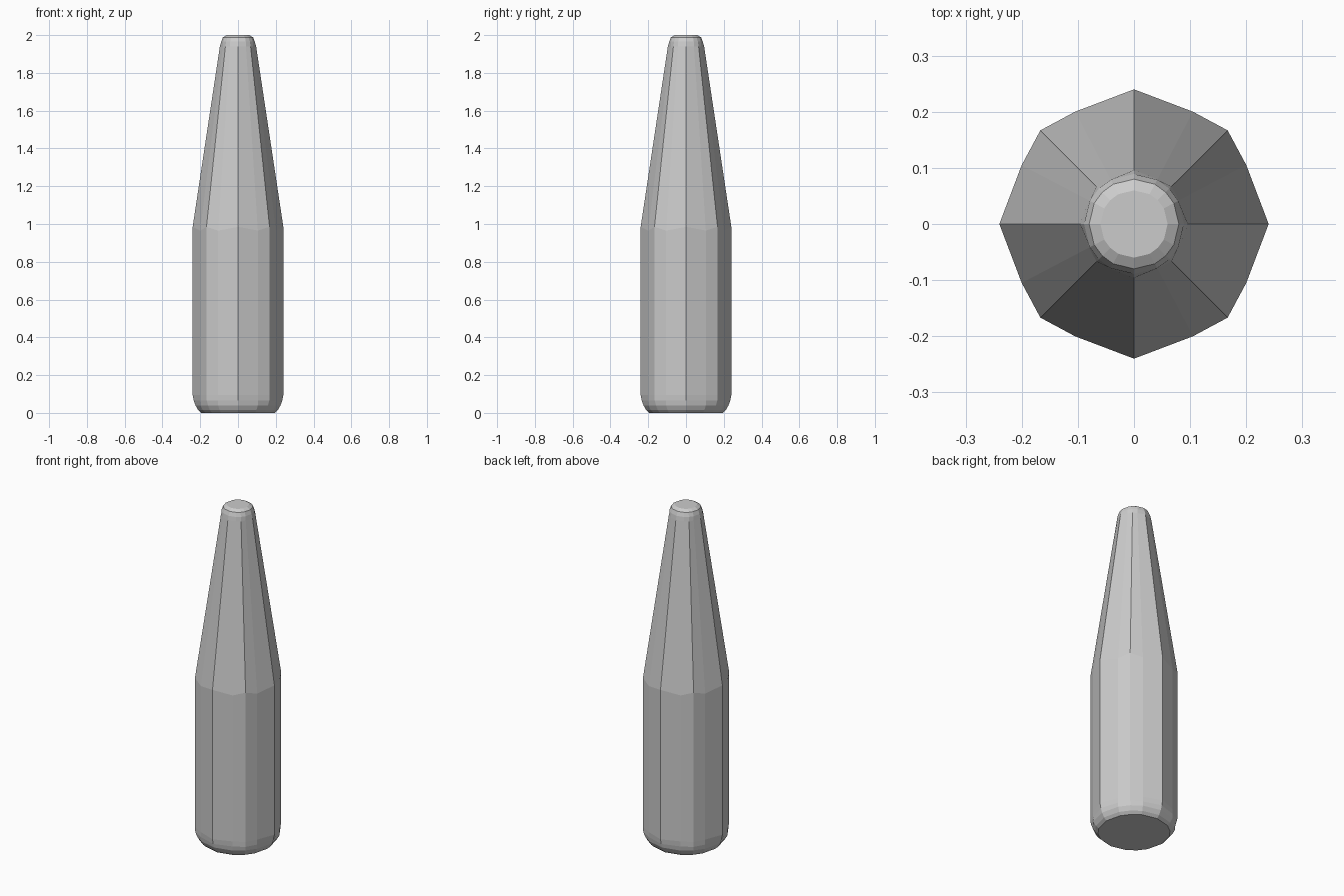
import bpy, bmesh, math

cube = bpy.data.objects.get("Cube")
if cube:
    bpy.data.objects.remove(cube, do_unlink=True)

mat = bpy.data.materials.new("plain grey")
mat.use_nodes = True
grey = (0.6, 0.6, 0.6, 1)
mat.diffuse_color = grey
mat.node_tree.nodes["Principled BSDF"].inputs["Base Color"].default_value = grey

# Body section: eight ridges, each side slightly bowed at its middle
SOFT = math.atan2(0.105, 0.2)
angles, ridge = [], []
for q in range(4):
    base = q * math.pi / 2
    angles += [base, base + SOFT, base + math.pi / 4, base + math.pi / 2 - SOFT]
    ridge += [0.24, 0.226, 0.236, 0.226]

# Round profiles as (radius, height)
foot = [(0.195, 0), (0.211, 0.015), (0.225, 0.04), (0.234, 0.065), (0.24, 0.095)]
tip = [(0.089, 1.965), (0.08, 1.988), (0.06, 2.0)]

bm = bmesh.new()
rings = []


def add_ring(radius, height):
    """Add a ring of vertices; radius and height are functions of the side index."""
    rings.append([bm.verts.new((radius(i) * math.cos(a), radius(i) * math.sin(a), height(i)))
                  for i, a in enumerate(angles)])


# Rounded foot, scalloped where it meets the flat sides
for r, z in foot:
    add_ring(lambda i: min(r, ridge[i]), lambda i: z)
# Shoulder, dipping at the middle of each side
add_ring(lambda i: ridge[i], lambda i: 0.965 if i % 2 else 0.985)
# Tapered neck and rounded tip
add_ring(lambda i: 0.096 * ridge[i] / 0.24, lambda i: 1.94)
for r, z in tip:
    add_ring(lambda i: r, lambda i: z)

n = len(angles)
for low, high in zip(rings, rings[1:]):
    for i in range(n):
        j = (i + 1) % n
        bm.faces.new((low[i], low[j], high[j], high[i]))
bm.faces.new(rings[0][::-1])
bm.faces.new(rings[-1])

mesh = bpy.data.meshes.new("tapered_body")
bm.to_mesh(mesh)
bm.free()
mesh.materials.append(mat)
body = bpy.data.objects.new("tapered_body", mesh)
bpy.context.collection.objects.link(body)
